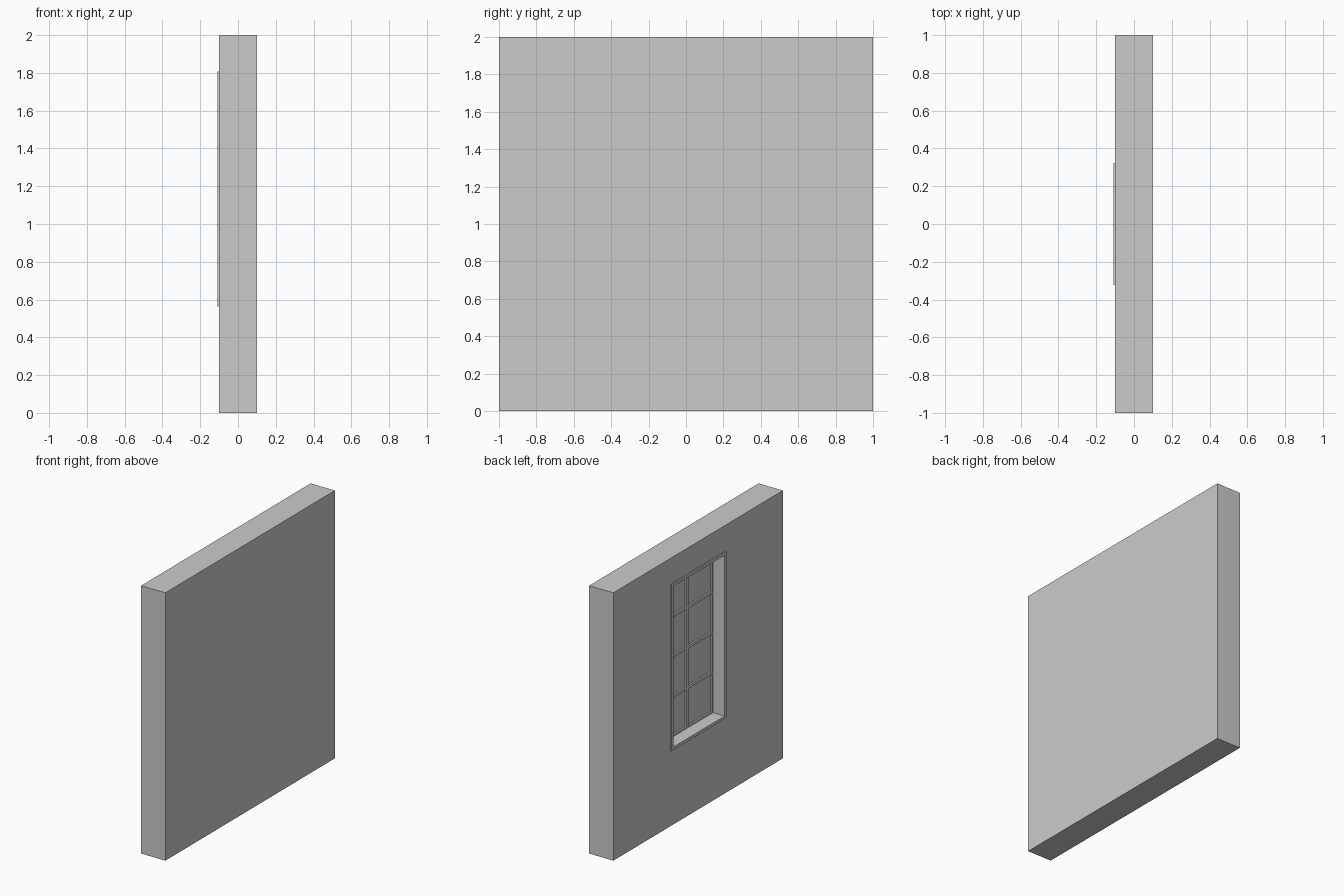
import bpy, bmesh
from mathutils import Vector

if "Cube" in bpy.data.objects:
    bpy.data.objects.remove(bpy.data.objects["Cube"])

WALL_X = -0.1                 # window side of the wall
HALF_W, Z0, Z1 = 0.30, 0.585, 1.785   # window opening
GLASS_X, BAR_X = 0.0, -0.012  # pane surface and front of the bars
BAR = 0.022


def finish(name, bm):
    bmesh.ops.recalc_face_normals(bm, faces=bm.faces)
    mesh = bpy.data.meshes.new(name)
    bm.to_mesh(mesh)
    bm.free()
    obj = bpy.data.objects.new(name, mesh)
    bpy.context.collection.objects.link(obj)
    return obj


def add_box(bm, lo, hi):
    lo, hi = Vector(lo), Vector(hi)
    verts = bmesh.ops.create_cube(bm, size=1)["verts"]
    for v in verts:
        v.co = (lo + hi) / 2 + v.co * (hi - lo)
    return verts


def ring(name, x0, x1, half_w, z0, z1, width):
    """Rectangular frame in the yz plane; positive width grows outward."""
    def loop(bm, x, g):
        pts = [(-half_w - g, z0 - g), (half_w + g, z0 - g),
               (half_w + g, z1 + g), (-half_w - g, z1 + g)]
        return [bm.verts.new((x, y, z)) for y, z in pts]
    bm = bmesh.new()
    loops = [loop(bm, x0, 0), loop(bm, x0, width), loop(bm, x1, width), loop(bm, x1, 0)]
    for a, b in zip(loops, loops[1:] + loops[:1]):
        for i in range(4):
            j = (i + 1) % 4
            bm.faces.new((a[i], a[j], b[j], b[i]))
    return finish(name, bm)


# Wall with a recessed window pocket
bm = bmesh.new()
add_box(bm, (WALL_X, -1, 0), (0.1, 1, 2))
side = min(bm.faces, key=lambda f: f.calc_center_median().x)
bmesh.ops.inset_individual(bm, faces=[side], thickness=0.2)
mid_z = (Z0 + Z1) / 2
for v in side.verts:
    v.co.y = HALF_W if v.co.y > 0 else -HALF_W
    v.co.z = Z1 if v.co.z > 1 else Z0
pocket = bmesh.ops.extrude_discrete_faces(bm, faces=[side])["faces"][0]
for v in pocket.verts:
    v.co.x = GLASS_X
finish("wall", bm)

# Raised trim around the opening
ring("window_trim", -0.108, WALL_X, HALF_W, Z0, Z1, 0.023)

# Sash border against the pane
ring("window_sash", BAR_X, GLASS_X, HALF_W, Z0, Z1, -BAR / 2)

# Glazing bars: one upright, three crossbars
bm = bmesh.new()
add_box(bm, (BAR_X, -BAR / 2, Z0), (GLASS_X, BAR / 2, Z1))
finish("upright_bar", bm)
for i in range(1, 4):
    z = Z0 + (Z1 - Z0) * i / 4
    bm = bmesh.new()
    add_box(bm, (BAR_X, -HALF_W, z - BAR / 2), (GLASS_X, HALF_W, z + BAR / 2))
    finish(f"crossbar_{i}", bm)
